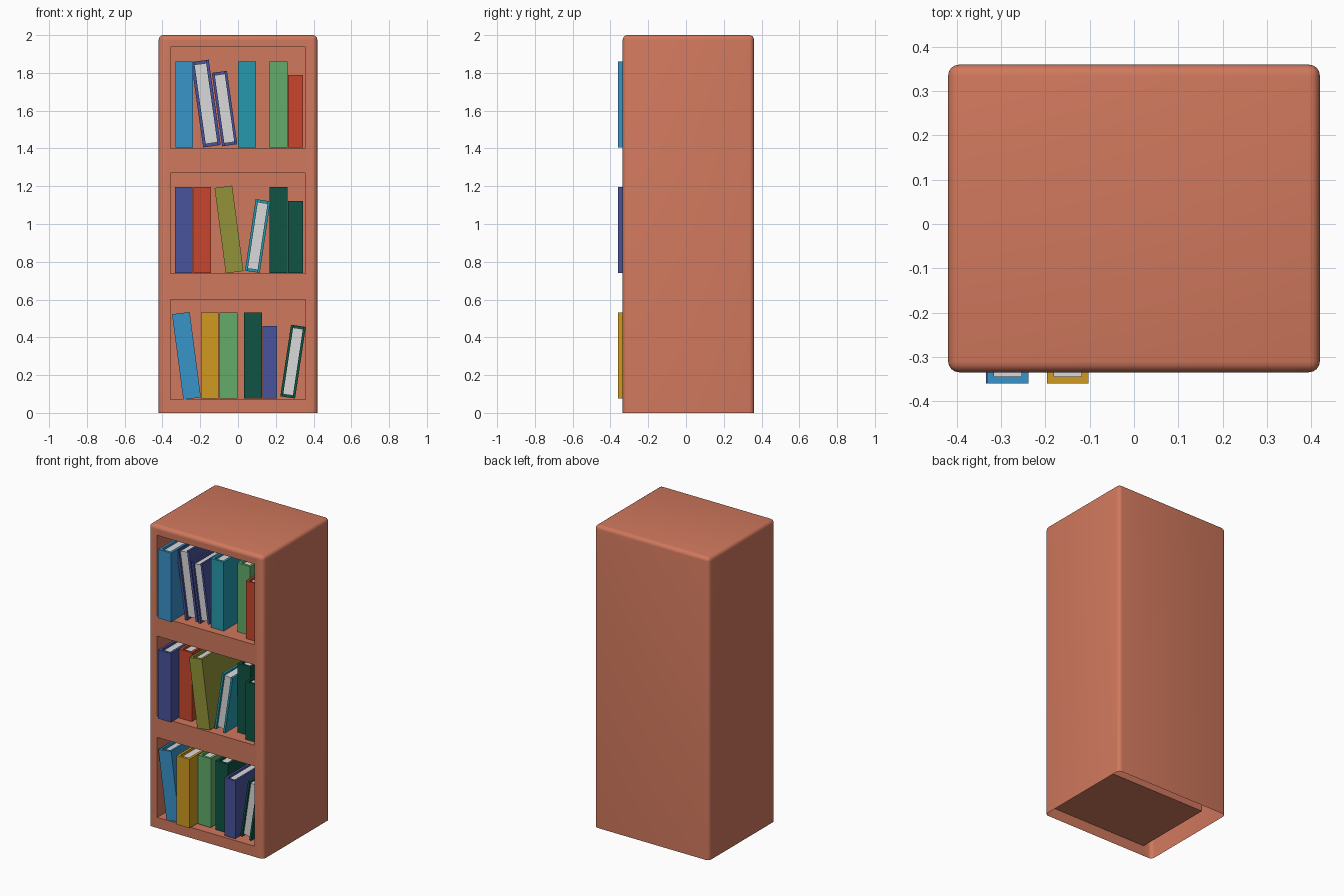
import bpy, bmesh, math
from mathutils import Vector

if "Cube" in bpy.data.objects:
    bpy.data.objects.remove(bpy.data.objects["Cube"])


def material(name, hexcode):
    ch = [int(hexcode[i:i + 2], 16) / 255 for i in (0, 2, 4)]
    lin = [c / 12.92 if c <= 0.04045 else ((c + 0.055) / 1.055) ** 2.4 for c in ch]
    m = bpy.data.materials.new(name)
    m.diffuse_color = (*lin, 1)
    m.use_nodes = True
    m.node_tree.nodes["Principled BSDF"].inputs["Base Color"].default_value = m.diffuse_color
    return m


MATS = {n: material(n, h) for n, h in {
    "terracotta": "D0785D", "paper": "DADADA", "blue": "3893CA", "navy": "4A549C",
    "teal": "2599AC", "green": "63AC6A", "red": "C8462C", "olive": "929439",
    "dark_green": "105343", "yellow": "D09A20"}.items()}


def add_object(name, bm, mats):
    me = bpy.data.meshes.new(name)
    bm.to_mesh(me)
    bm.free()
    for m in mats:
        me.materials.append(MATS[m])
    ob = bpy.data.objects.new(name, me)
    bpy.context.collection.objects.link(ob)
    return ob


# --- cabinet: rounded shell, open underneath, three pockets in the front ---
W, Y0, Y1, H, R = 0.42, -0.335, 0.36, 2.0, 0.025
PX, BACK = 0.357, 0.212
POCKETS = [(0.07, 0.60), (0.738, 1.27), (1.403, 1.937)]

bm = bmesh.new()
bmesh.ops.create_cube(bm, size=1)
for v in bm.verts:
    v.co = Vector((v.co.x * 2 * W, (Y0 + Y1) / 2 + v.co.y * (Y1 - Y0), (v.co.z + 0.5) * H))
edges = [e for e in bm.edges if max(v.co.z for v in e.verts) > 1]
bmesh.ops.bevel(bm, geom=edges, offset=R, segments=4, profile=0.5, affect='EDGES')
bm.normal_update()
gone = [f for f in bm.faces if f.normal.z < -0.99 or f.normal.y < -0.999]
bmesh.ops.delete(bm, geom=gone, context='FACES')


def quad(*pts):
    bm.faces.new([bm.verts.new(p) for p in pts])


def panel(x0, x1, z0, z1, y):
    quad((x0, y, z0), (x1, y, z0), (x1, y, z1), (x0, y, z1))


# front frame: side stiles, rails, pockets
for s in (-1, 1):
    a, b = sorted((s * PX, s * (W - R)))
    panel(a, b, 0, H - R, Y0)
low = 0
for z0, z1 in POCKETS:
    panel(-PX, PX, low, z0, Y0)
    low = z1
    panel(-PX, PX, z0, z1, BACK)
    quad((-PX, Y0, z0), (PX, Y0, z0), (PX, BACK, z0), (-PX, BACK, z0))
    quad((-PX, Y0, z1), (-PX, BACK, z1), (PX, BACK, z1), (PX, Y0, z1))
    quad((-PX, Y0, z0), (-PX, BACK, z0), (-PX, BACK, z1), (-PX, Y0, z1))
    quad((PX, Y0, z0), (PX, Y0, z1), (PX, BACK, z1), (PX, BACK, z0))
panel(-PX, PX, low, H - R, Y0)
bmesh.ops.remove_doubles(bm, verts=bm.verts, dist=1e-5)
cabinet = add_object("bookcase_cabinet", bm, ["terracotta"])
bpy.context.view_layer.objects.active = cabinet
cabinet.select_set(True)
bpy.ops.object.shade_smooth_by_angle(angle=math.radians(35))


# --- books: U-shaped cover around a slightly smaller page block ---
def prism(bm, outline, z0, z1, mat):
    base = bm.faces.new([bm.verts.new((x, y, z0)) for x, y in outline])
    top = bmesh.ops.extrude_face_region(bm, geom=[base], use_keep_orig=True)["geom"]
    for g in top:
        if isinstance(g, bmesh.types.BMVert):
            g.co.z = z1
    for f in bm.faces:
        if all(v.tag is False for v in f.verts):
            f.material_index = mat
    for v in bm.verts:
        v.tag = True


def book(name, color, x, y, z, scale=1.0, lean=0, pages_out=False):
    w, h, d, t = 0.094 * scale, 0.456 * scale, 0.40 * scale, 0.016 * scale
    a = w / 2
    bm = bmesh.new()
    prism(bm, [(-a, 0), (a, 0), (a, d), (a - t, d), (a - t, t),
               (t - a, t), (t - a, d), (-a, d)], 0, h, 0)
    prism(bm, [(t - a, t), (a - t, t), (a - t, d - t), (t - a, d - t)], t, h - t, 1)
    if pages_out:                       # fore-edge towards the viewer
        for v in bm.verts:
            v.co.y = d - v.co.y
    bmesh.ops.recalc_face_normals(bm, faces=bm.faces)
    ob = add_object(name, bm, [color, "paper"])
    ob.location = (x, y, z)
    ob.rotation_euler = (0, math.radians(lean), 0)


S = 0.84
T, M, B = 1.405, 0.74, 0.076
BOOKS = [
    # top shelf
    ("blue", -0.285, -0.36, T), ("navy", -0.138, -0.29, T + 0.007, 1, -8, True),
    ("navy", -0.044, -0.29, T + 0.012, 0.86, -8, True), ("teal", 0.048, -0.285, T),
    ("green", 0.214, -0.245, T), ("red", 0.305, -0.295, T, S),
    # middle shelf
    ("navy", -0.287, -0.36, M), ("red", -0.189, -0.28, M),
    ("olive", -0.018, -0.334, M + 0.005, 1, -7.5), ("teal", 0.076, -0.30, M + 0.007, S, 8.5, True),
    ("dark_green", 0.215, -0.245, M), ("dark_green", 0.305, -0.30, M, S),
    # bottom shelf
    ("blue", -0.243, -0.334, B, 1, -7.5), ("yellow", -0.15, -0.36, B),
    ("green", -0.05, -0.28, B), ("dark_green", 0.08, -0.285, B),
    ("navy", 0.168, -0.325, B, S), ("dark_green", 0.263, -0.295, B + 0.006, S, 8.5, True),
]
for i, args in enumerate(BOOKS):
    book(f"book_{i + 1:02d}", *args)
